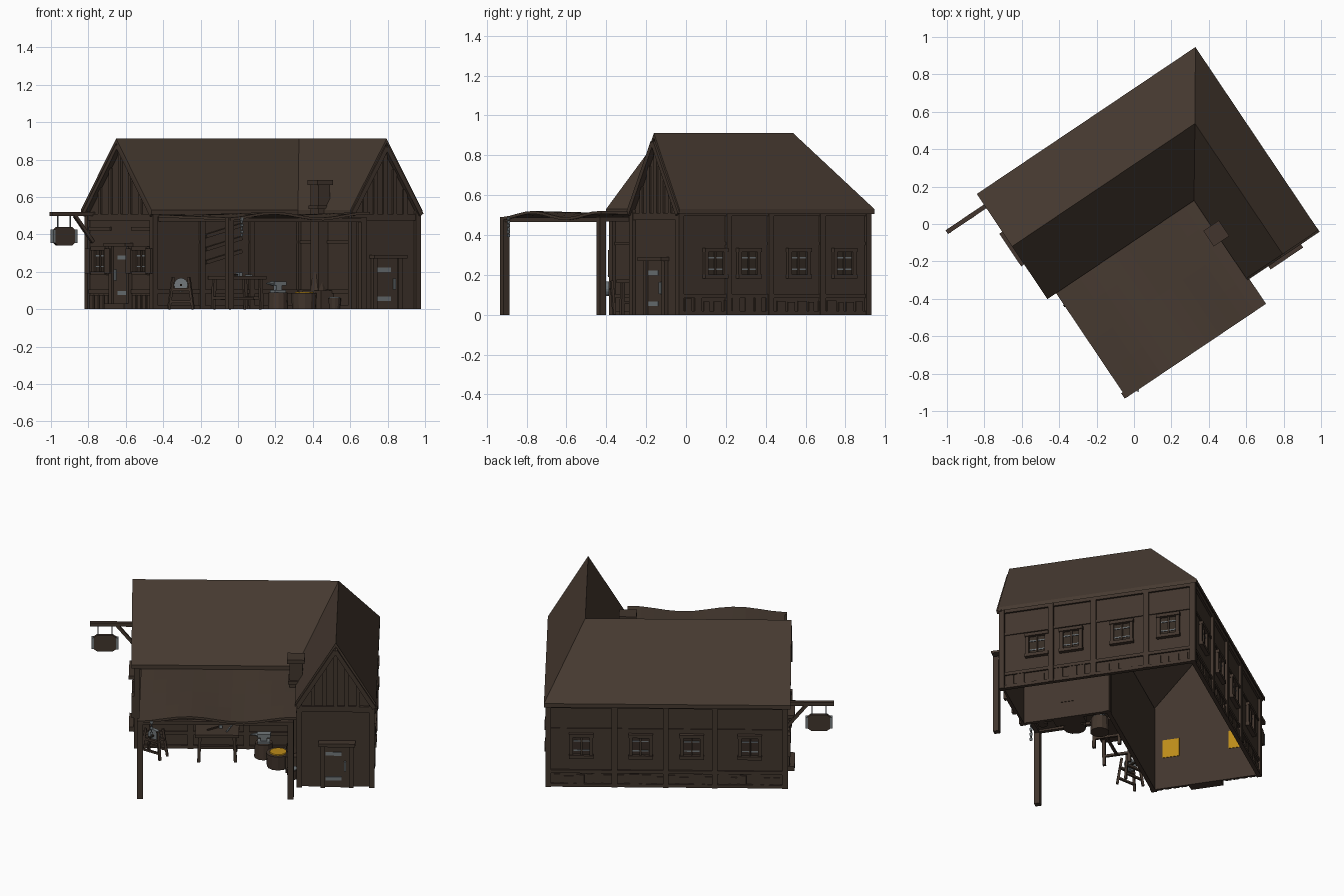
import bpy, bmesh, math, random
from mathutils import Matrix, Vector

if "Cube" in bpy.data.objects:
    bpy.data.objects.remove(bpy.data.objects["Cube"])
random.seed(4)

# The whole house is laid out square, then turned about z
TURN = Matrix.Rotation(math.radians(33.9), 4, 'Z')
I4 = Matrix.Identity(4)

def mat(name, r, g, b):
    m = bpy.data.materials.new(name)
    m.diffuse_color = (r, g, b, 1)
    m.use_nodes = True
    m.node_tree.nodes["Principled BSDF"].inputs["Base Color"].default_value = m.diffuse_color
    return m

WOOD = mat("wood_brown", .054, .036, .026)
ROOF = mat("roof_brown", .062, .042, .030)
DARK = mat("dark_brown", .036, .025, .018)
IRON = mat("iron_grey", .17, .19, .20)
EMBER = mat("ember_yellow", .50, .26, .01)

def finish(name, bm, m, frame=I4):
    bmesh.ops.transform(bm, matrix=TURN @ frame, verts=bm.verts)
    bmesh.ops.recalc_face_normals(bm, faces=bm.faces)
    me = bpy.data.meshes.new(name)
    bm.to_mesh(me)
    bm.free()
    me.materials.append(m)
    ob = bpy.data.objects.new(name, me)
    bpy.context.collection.objects.link(ob)
    return ob

def box(name, x0, x1, y0, y1, z0, z1, m=WOOD, frame=I4):
    bm = bmesh.new()
    M = Matrix.Translation(((x0+x1)/2, (y0+y1)/2, (z0+z1)/2)) @ Matrix.Diagonal((x1-x0, y1-y0, z1-z0, 1))
    bmesh.ops.create_cube(bm, size=1, matrix=M)
    return finish(name, bm, m, frame)

def beam(name, p, q, w, m=WOOD, frame=I4, d=None):
    """square bar between two points"""
    p, q = Vector(p), Vector(q)
    bm = bmesh.new()
    R = (q-p).to_track_quat('Z', 'Y').to_matrix().to_4x4()
    M = Matrix.Translation((p+q)/2) @ R @ Matrix.Diagonal((w, d or w, (q-p).length, 1))
    bmesh.ops.create_cube(bm, size=1, matrix=M)
    return finish(name, bm, m, frame)

def drum(name, c, r0, r1, h, m=WOOD, rot=I4, n=12):
    bm = bmesh.new()
    bmesh.ops.create_cone(bm, cap_ends=True, segments=n, radius1=r0, radius2=r1, depth=h,
                          matrix=Matrix.Translation(c) @ rot)
    return finish(name, bm, m)

def prism(name, pts, d0, d1, m=WOOD, frame=I4):
    """outline in (along, up), thickness d0..d1"""
    bm = bmesh.new()
    f = bm.faces.new([bm.verts.new((s, d0, z)) for s, z in pts])
    g = bmesh.ops.extrude_face_region(bm, geom=[f])
    for v in g['geom']:
        if isinstance(v, bmesh.types.BMVert):
            v.co.y = d1
    return finish(name, bm, m, frame)

# Wall frames: local x along the wall, local y outward
A0, A1, AI, B0, B1, BI = -.577, .775, .36, -.559, .575, -.05
def wall_frame(ox, oy, s, n):
    return Matrix(((s[0], n[0], 0, ox), (s[1], n[1], 0, oy), (0, 0, 1, 0), (0, 0, 0, 1)))
BACK = wall_frame(0, B1, (1, 0), (0, 1))
RIGHT = wall_frame(A1, 0, (0, 1), (1, 0))
LEFT = wall_frame(A0, 0, (0, 1), (-1, 0))
WING = wall_frame(0, B0, (1, 0), (0, -1))
FRONT = wall_frame(0, BI, (1, 0), (0, -1))
INNER = wall_frame(AI, 0, (0, 1), (-1, 0))

# Walls
T = -.012
for nm, fr, s0, s1 in (("back", BACK, A0, A1), ("right", RIGHT, B0, B1),
                       ("front", FRONT, A0, AI), ("inner", INNER, B0, BI)):
    box(nm + "_wall", s0, s1, T, 0, 0, .53, WOOD, fr)
for nm, fr, s0, s1, top in (("left", LEFT, BI, B1, .875), ("wing", WING, AI, A1, .865)):
    mid = (s0 + s1) / 2
    prism(nm + "_gable_wall", [(s0, 0), (s1, 0), (s1, .525), (mid, top), (s0, .525)], T, 0, WOOD, fr)
    box(nm + "_gable_tie", s0, s1, 0, .014, .475, .51, WOOD, fr)
    # vertical battens and sloping bargeboards
    for k in (-.62, -.3, 0, .3, .62):
        s = mid + k * (s1 - s0) / 2
        box(nm + "_gable_batten", s-.012, s+.012, 0, .01, .5, top - .02 - abs(k) * .33, WOOD, fr)
    for e in (s0 - .015, s1 + .015):
        beam(nm + "_bargeboard", (e, .014, .505), (mid, .014, top), .03, WOOD, fr, .025)

# Posts, rails and wainscot boards
def timber(nm, fr, posts, boards=True):
    s0, s1 = min(posts), max(posts)
    for s in posts:
        box(nm + "_post", s-.016, s+.016, -.01, .016, 0, .525, WOOD, fr)
    for z, h, d in ((.0, .02, .012), (.085, .02, .01), (.35, .016, .006), (.495, .03, .012)):
        box(nm + "_rail", s0, s1, -.004, d, z, z + h, WOOD, fr)
    s = s0 + .03
    while boards and s < s1 - .05:
        w = random.uniform(.03, .055)
        box(nm + "_wainscot_board", s, s + w, 0, .007, 0, random.uniform(.06, .09), WOOD, fr)
        s += w + random.uniform(.01, .035)
timber("back", BACK, (A0, -.176, .105, .397, A1))
timber("right", RIGHT, (B0, -.268, -.015, .298, B1))
timber("front", FRONT, (A0, -.27, .05, AI), False)
timber("inner", INNER, (B0, BI), False)
for fr, ss, nm in ((LEFT, (BI, B1), "left"), (WING, (AI, A1), "wing")):
    for s in ss:
        box(nm + "_corner_post", s-.016, s+.016, -.01, .016, 0, .525, WOOD, fr)
for s0, s1 in ((BI, .15), (.355, B1)):
    for z in (.085, .42):
        box("left_rail", s0, s1, 0, .01, z, z + .02, WOOD, LEFT)
    for k in range(4):
        box("left_wainscot_board", s0+.02+k*.048, s0+.055+k*.048, 0, .007, 0, .075, WOOD, LEFT)

# Windows
def window(fr, s, glow=False):
    box("window_pane", s-.05, s+.05, 0, .004, .2, .315, DARK, fr)
    for z in (.182, .315):
        box("window_sill", s-.07, s+.07, 0, .024, z, z + .02, WOOD, fr)
    for e in (-.057, .057):
        box("window_jamb", s+e-.01, s+e+.01, 0, .018, .2, .318, WOOD, fr)
    box("window_mullion", s-.005, s+.005, 0, .012, .2, .315, WOOD, fr)
    for z in (.225, .283):
        box("window_lead_bar", s-.045, s+.045, 0, .008, z, z + .007, IRON, fr)
    if glow:
        box("window_glow", s-.05, s+.05, T - .003, T, .2, .315, EMBER, fr)
for s in (.586, .248, -.044, -.376):
    window(BACK, s)
for s in (-.35, -.147, .154, .43):
    window(RIGHT, s)
for s in (.45, .056):
    window(LEFT, s, True)
    for e in (-.095, .095):
        box("shutter", s+e-.025, s+e+.025, 0, .03, .19, .325, WOOD, LEFT)

# Doors
def door(fr, s, z0, z1):
    box("door_panel", s-.075, s+.075, 0, .01, z0, z1, WOOD, fr)
    for e in (-.082, .082):
        box("door_jamb", s+e-.013, s+e+.013, 0, .022, 0, z1, WOOD, fr)
    box("door_lintel", s-.105, s+.105, 0, .05, z1, z1 + .02, WOOD, fr)
    for z in (z0 + .045, z1 - .07):
        box("door_hinge", s-.065, s+.025, .01, .014, z, z + .022, IRON, fr)
    box("door_handle", s+.04, s+.052, .01, .02, (z0+z1)/2-.03, (z0+z1)/2+.03, IRON, fr)
door(LEFT, .253, .03, .335)
box("door_step", .16, .35, 0, .05, 0, .03, WOOD, LEFT)
door(WING, .576, 0, .27)

# Main L-shaped roof
bm = bmesh.new()
P0, P1, P2, P3, V, P4, R0, R1, R2 = [bm.verts.new(c) for c in (
    (-.608, .602, .53), (.80, .602, .53), (.80, -.577, .53), (.336, -.577, .53), (.336, -.075, .53),
    (-.608, -.075, .53), (-.608, .264, .912), (.57, .264, .912), (.57, -.577, .912))]
for f in ((P0, R0, R1, P1), (P1, R1, R2, P2), (P3, R2, R1, V), (V, R1, R0, P4)):
    bm.faces.new(f)
top = [v.co.copy() for v in bm.verts]
g = bmesh.ops.extrude_face_region(bm, geom=list(bm.faces), use_keep_orig=True)
for v in g['geom']:
    if isinstance(v, bmesh.types.BMVert):
        v.co.z -= .024
finish("main_roof", bm, ROOF)

# Sagging porch roof
bm = bmesh.new()
bmesh.ops.create_grid(bm, x_segments=12, y_segments=4, size=.5)
for v in bm.verts:
    t = .5 - v.co.y
    a, b = -.552 + (v.co.x + .5) * .9, -.04 - t * .708
    v.co = (a, b, .505 + .016 * t * math.cos((a + .27) * 2 * math.pi / .6))
g = bmesh.ops.extrude_face_region(bm, geom=list(bm.faces), use_keep_orig=True)
for v in g['geom']:
    if isinstance(v, bmesh.types.BMVert):
        v.co.z -= .014
finish("porch_roof", bm, ROOF)
for a, b in ((-.545, -.73), (.315, -.725)):
    box("porch_post", a-.017, a+.017, b-.017, b+.017, 0, .49)
box("porch_front_beam", -.55, .33, -.74, -.715, .465, .488)
for a in (-.535, -.1, .32):
    box("porch_rafter", a-.012, a+.012, -.73, -.05, .468, .49)

# Chimney and hearth
C = (.337, -.287)
def block(nm, h, z0, z1):
    box(nm, C[0]-h, C[0]+h, C[1]-h, C[1]+h, z0, z1)
block("chimney_stack", .038, .1, .67)
block("chimney_cap", .05, .665, .69)
block("chimney_collar", .046, .535, .555)
box("hearth_block", .28, .36, -.38, -.2, 0, .1)
drum("hearth_hood", (.325, -.287, .15), .045, .03, .1)
drum("forge_basin", (.235, -.285, .043), .065, .07, .086)
drum("forge_embers", (.235, -.285, .087), .052, .048, .01, EMBER)
drum("bucket", (.32, -.45, .03), .028, .035, .06)
drum("bucket_water", (.32, -.45, .061), .03, .03, .006, IRON)

# Anvil on a stump
AX, AY = .15, -.16
drum("anvil_stump", (AX, AY, .045), .055, .05, .09)
box("anvil_foot", AX-.035, AX+.035, AY-.025, AY+.025, .09, .102, IRON)
box("anvil_waist", AX-.018, AX+.018, AY-.014, AY+.014, .1, .128, IRON)
box("anvil_face", AX-.035, AX+.04, AY-.02, AY+.02, .126, .148, IRON)
drum("anvil_horn", (AX-.055, AY, .138), .014, .002, .045, IRON, Matrix.Rotation(-math.pi/2, 4, 'Y'), 8)

# Workbench with tools
box("bench_top", -.24, .01, -.26, -.07, .16, .178)
for a in (-.22, -.01):
    for b in (-.24, -.09):
        beam("bench_leg", (a, b, 0), (a * .93 - .008, b, .165), .018)
    beam("bench_stretcher", (a, -.24, .06), (a, -.09, .06), .014)
box("bench_long_stretcher", -.22, -.01, -.172, -.158, .05, .065)
beam("hammer_handle", (-.17, -.2, .183), (-.1, -.15, .183), .008)
box("hammer_head", -.105, -.085, -.17, -.135, .178, .196, IRON)
beam("tongs", (-.06, -.22, .182), (-.03, -.12, .182), .007, IRON)
for z in (.25, .32, .39):
    beam("wall_brace", (-.25, .012, z), (-.02, .012, z + .06), .02, WOOD, FRONT)

# Grinding wheel on a stand
GX, GY = -.475, -.16
GR = Matrix.Translation((GX, GY, 0)) @ Matrix.Rotation(math.radians(-33.9), 4, 'Z')
drum("grinding_wheel", (GX, GY, .13), .037, .037, .022, IRON,
     Matrix.Rotation(math.radians(-33.9), 4, 'Z') @ Matrix.Rotation(math.pi/2, 4, 'X'), 16)
for y in (-.025, .025):
    for k in (-1, 1):
        beam("grinder_leg", (k*.065, y*1.5, 0), (k*.042, y, .17), .014, WOOD, GR)
    beam("grinder_rail", (-.055, y, .105), (.055, y, .105), .014, WOOD, GR)
    beam("grinder_foot_rail", (-.06, y*1.4, .04), (.06, y*1.4, .04), .012, WOOD, GR)
beam("grinder_axle", (0, -.045, .13), (0, .045, .13), .01, DARK, GR)

# Chain hanging from the porch
for k in range(6):
    w, d = ((.006, .016) if k % 2 else (.016, .006))
    beam("porch_chain_link", (-.48, -.75, .49 - k*.017), (-.48, -.75, .475 - k*.017), w, IRON, I4, d)

# Hanging sign
SB = .522
box("sign_pole", -.855, -.57, SB-.012, SB+.012, .497, .52)
beam("sign_brace", (-.585, SB, .36), (-.70, SB, .5), .018)
prism("sign_board", [(-.835, .355), (-.815, .34), (-.725, .34), (-.705, .355),
                     (-.705, .425), (-.725, .44), (-.815, .44), (-.835, .425)], SB-.011, SB+.011)
for a in (-.84, -.70):
    box("sign_end_band", a-.007, a+.007, SB-.013, SB+.013, .355, .425, IRON)
for a in (-.81, -.73):
    beam("sign_chain", (a, SB, .435), (a, SB, .5), .007, IRON)
